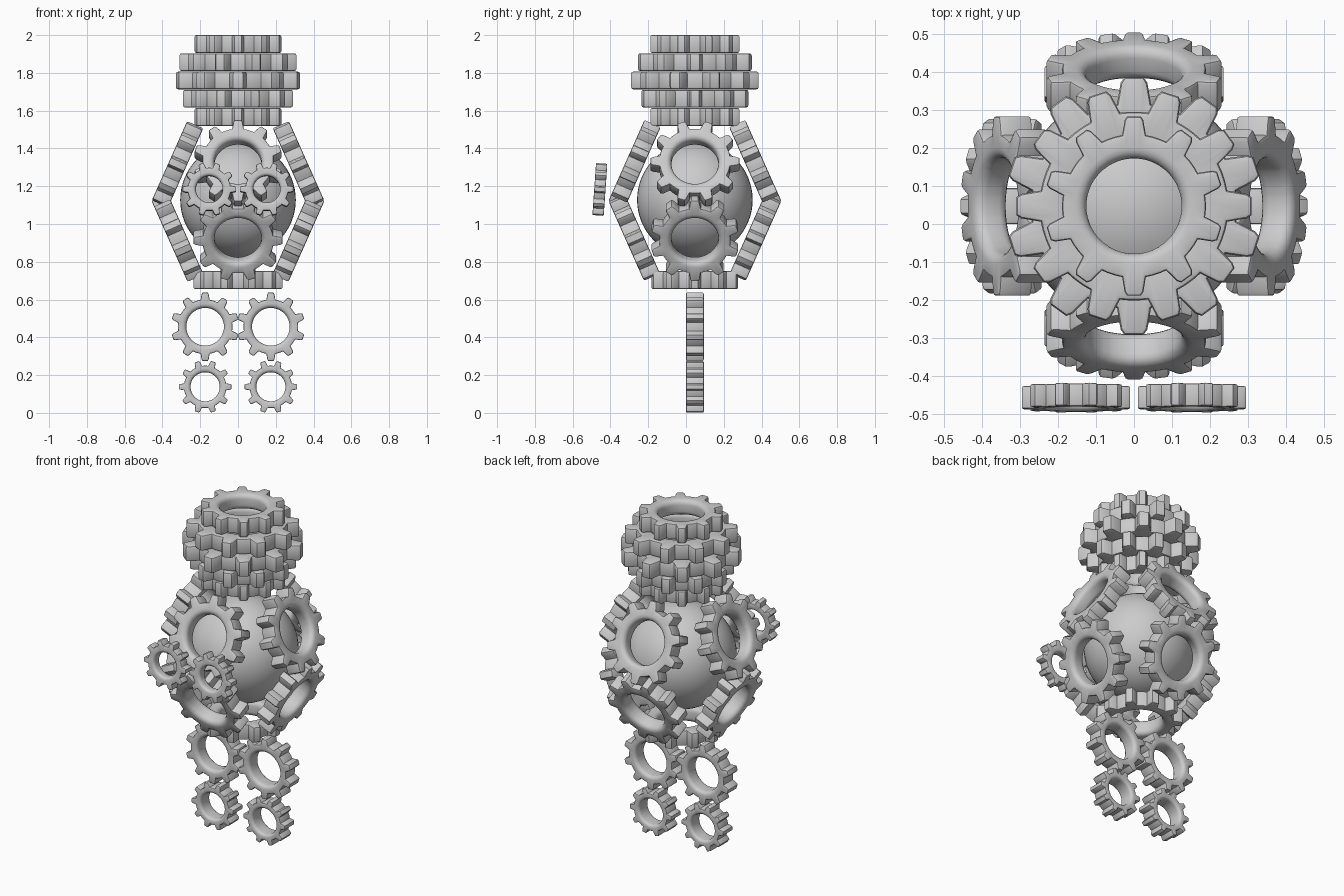
import bpy, bmesh
from math import radians, cos, sin, pi
from mathutils import Vector, Matrix

if "Cube" in bpy.data.objects:
    bpy.data.objects.remove(bpy.data.objects["Cube"])

CY = 0.047       # depth of the body axis
TEETH = 10
STEP = 2 * pi / TEETH


def gear(name, loc, normal, up, R, thick=0.094, half_step=False, hole=0.53):
    """Gear ring facing `normal`, one tooth pointing along `up` (or half a step off)."""
    h, root = thick / 2, R * 0.8
    rh = R * hole
    rnd = min(0.12 * R, h * 0.6)          # rounding of the bore edges
    tooth = [(-9.5, root), (-6.2, R * 0.96), (-4.3, R), (4.3, R), (6.2, R * 0.96),
             (9.5, root), (15, root), (21, root)]
    bm = bmesh.new()
    cols = []
    for i in range(TEETH):
        for deg, r in tooth:
            a = i * STEP + radians(deg) + (STEP / 2 if half_step else 0)
            prof = [(r, -h), (r, h)]
            for k in range(5):            # upper bore rounding
                t = k * pi / 8
                prof.append((rh + rnd * (1 - sin(t)), h - rnd * (1 - cos(t))))
            for k in range(4, -1, -1):    # lower bore rounding
                t = k * pi / 8
                prof.append((rh + rnd * (1 - sin(t)), -h + rnd * (1 - cos(t))))
            cols.append([bm.verts.new((q * cos(a), q * sin(a), z)) for q, z in prof])
    n, m = len(cols), len(cols[0])
    for i in range(n):
        a, b = cols[i], cols[(i + 1) % n]
        for j in range(m):
            k = (j + 1) % m
            bm.faces.new((a[j], b[j], b[k], a[k]))
    bmesh.ops.recalc_face_normals(bm, faces=bm.faces)
    # soften the toothed rims
    outer = {c[j] for c in cols for j in (0, 1)}
    rim = [e for e in bm.edges if e.verts[0] in outer and e.verts[1] in outer
           and abs(e.verts[0].co.z - e.verts[1].co.z) < 1e-5]
    bmesh.ops.bevel(bm, geom=rim, offset=0.035 * R, segments=2, profile=0.5,
                    affect='EDGES', clamp_overlap=True)
    me = bpy.data.meshes.new(name)
    bm.to_mesh(me)
    bm.free()
    ob = bpy.data.objects.new(name, me)
    bpy.context.collection.objects.link(ob)
    z = Vector(normal).normalized()
    x = Vector(up).normalized()
    y = z.cross(x)
    ob.matrix_world = Matrix.Translation(loc) @ Matrix((x, y, z)).transposed().to_4x4()
    smooth(ob)
    return ob


def smooth(ob):
    bpy.ops.object.select_all(action='DESELECT')
    ob.select_set(True)
    bpy.context.view_layer.objects.active = ob
    bpy.ops.object.shade_smooth_by_angle(angle=radians(30))


# head: five stacked gears, alternate ones turned half a tooth
for i, R in enumerate((0.236, 0.31, 0.339, 0.291, 0.236)):
    gear(f"head_gear_{i + 1}", (0, CY, 1.953 - 0.0965 * i), (0, 0, 1), (0, 1, 0), R,
         half_step=i in (1, 3))

# base of the body
gear("body_base_gear", (0, CY, 0.703), (0, 0, 1), (0, 1, 0), 0.236, half_step=True)

# body shell: four upper and four lower tilted gears
tilt = radians(24)
for i in range(4):
    phi = i * pi / 2
    out = Vector((round(cos(phi)), round(sin(phi)), 0))
    for s, z, label in ((1, 1.316, "upper"), (-1, 0.928, "lower")):
        nrm = out * cos(tilt) + Vector((0, 0, s * sin(tilt)))
        up = out * -sin(tilt) * s + Vector((0, 0, cos(tilt)))
        gear(f"body_{label}_gear_{i + 1}", out * 0.32 + Vector((0, CY, z)), nrm, up, 0.236,
             half_step=(i % 2 == 0) == (s > 0))

# ball inside the body
bpy.ops.mesh.primitive_uv_sphere_add(segments=48, ring_count=32, radius=0.306,
                                     location=(0, CY, 1.128))
ball = bpy.context.object
ball.name = "body_ball"
smooth(ball)

# legs, feet and the pair of small front gears
lean = radians(4)
for side, sx in (("left", -1), ("right", 1)):
    gear(f"{side}_leg_gear", (sx * 0.174, CY, 0.456), (0, -1, 0), (0, 0, 1), 0.181, hole=0.55)
    gear(f"{side}_foot_gear", (sx * 0.174, CY, 0.138), (0, -1, 0), (0, 0, 1), 0.14,
         half_step=True, hole=0.55)
    gear(f"{side}_front_gear", (sx * 0.152, -0.456, 1.183), (0, -cos(lean), sin(lean)),
         (0, sin(lean), cos(lean)), 0.142, thick=0.06, half_step=True, hole=0.5)
